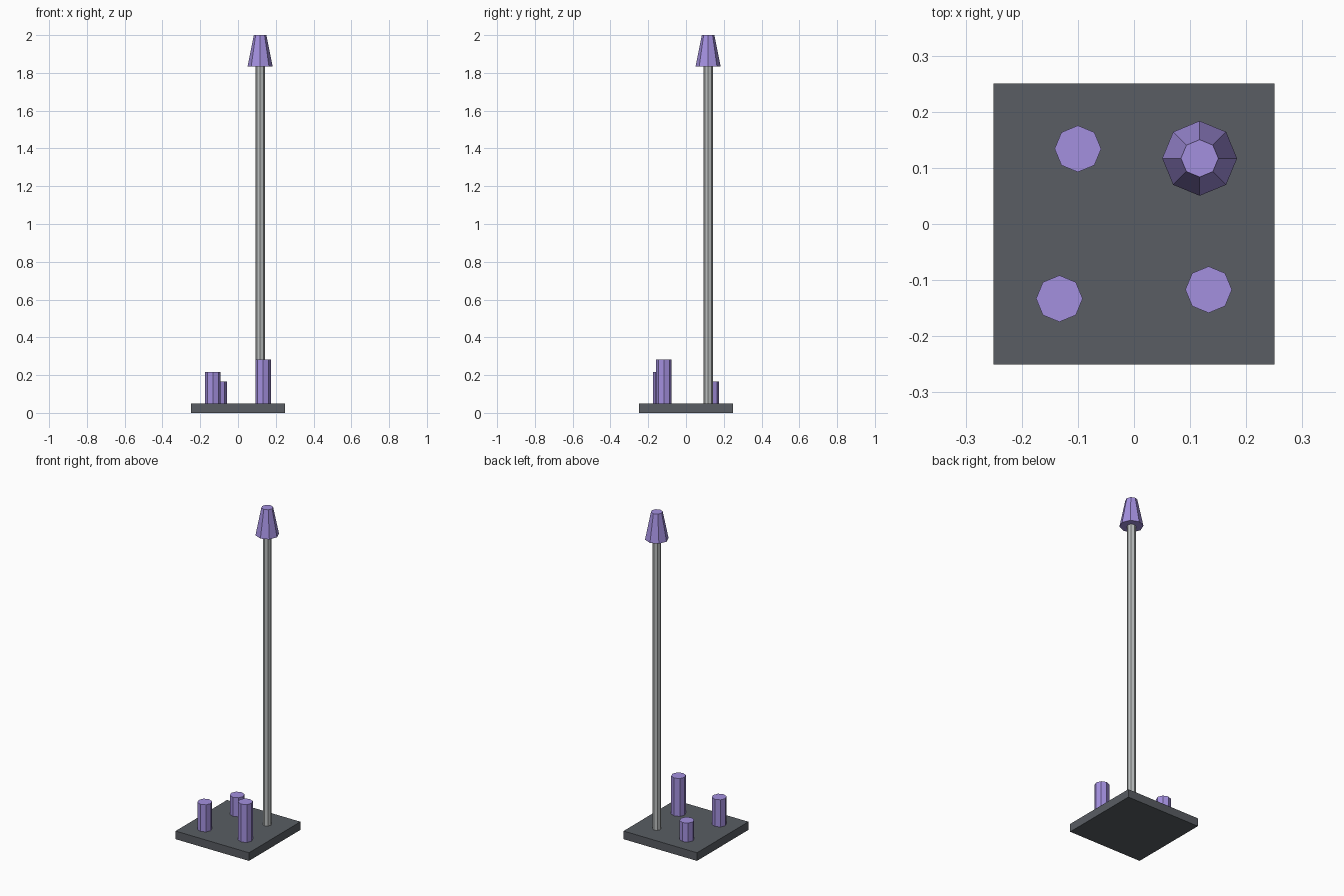
import bpy

if "Cube" in bpy.data.objects:
    bpy.data.objects.remove(bpy.data.objects["Cube"])


def material(name, color):
    m = bpy.data.materials.new(name)
    m.diffuse_color = color
    m.use_nodes = True
    m.node_tree.nodes["Principled BSDF"].inputs["Base Color"].default_value = m.diffuse_color
    return m


def prism(name, x, y, z0, z1, r0, r1, mat):
    # flat-sided octagonal cylinder or tapered cone with corners on the axes
    bpy.ops.mesh.primitive_cone_add(vertices=8, radius1=r0, radius2=r1, depth=z1 - z0,
                                    location=(x, y, (z0 + z1) / 2))
    ob = bpy.context.object
    ob.name = name
    ob.data.materials.append(mat)


dark = material("dark_grey", (0.10, 0.11, 0.125, 1))
steel = material("steel", (0.5, 0.52, 0.52, 1))
purple = material("purple", (0.37, 0.28, 0.74, 1))

# Square base plate
bpy.ops.mesh.primitive_cube_add(size=1, location=(0, 0, 0.025))
base = bpy.context.object
base.name = "base_plate"
base.scale = (0.5, 0.5, 0.05)
base.data.materials.append(dark)

# Tall pole with tapered cap
px = py = 0.117
prism("pole", px, py, 0.05, 1.833, 0.025, 0.025, steel)
prism("tapered_cap", px, py, 1.833, 2.0, 0.0667, 0.0333, purple)

# Three short pegs of different heights
pegs = [("back_left_peg", -0.10, 0.134, 0.167),
        ("front_left_peg", -0.133, -0.133, 0.217),
        ("front_right_peg", 0.133, -0.117, 0.283)]
for name, x, y, top in pegs:
    prism(name, x, y, 0.05, top, 0.0415, 0.0415, purple)
